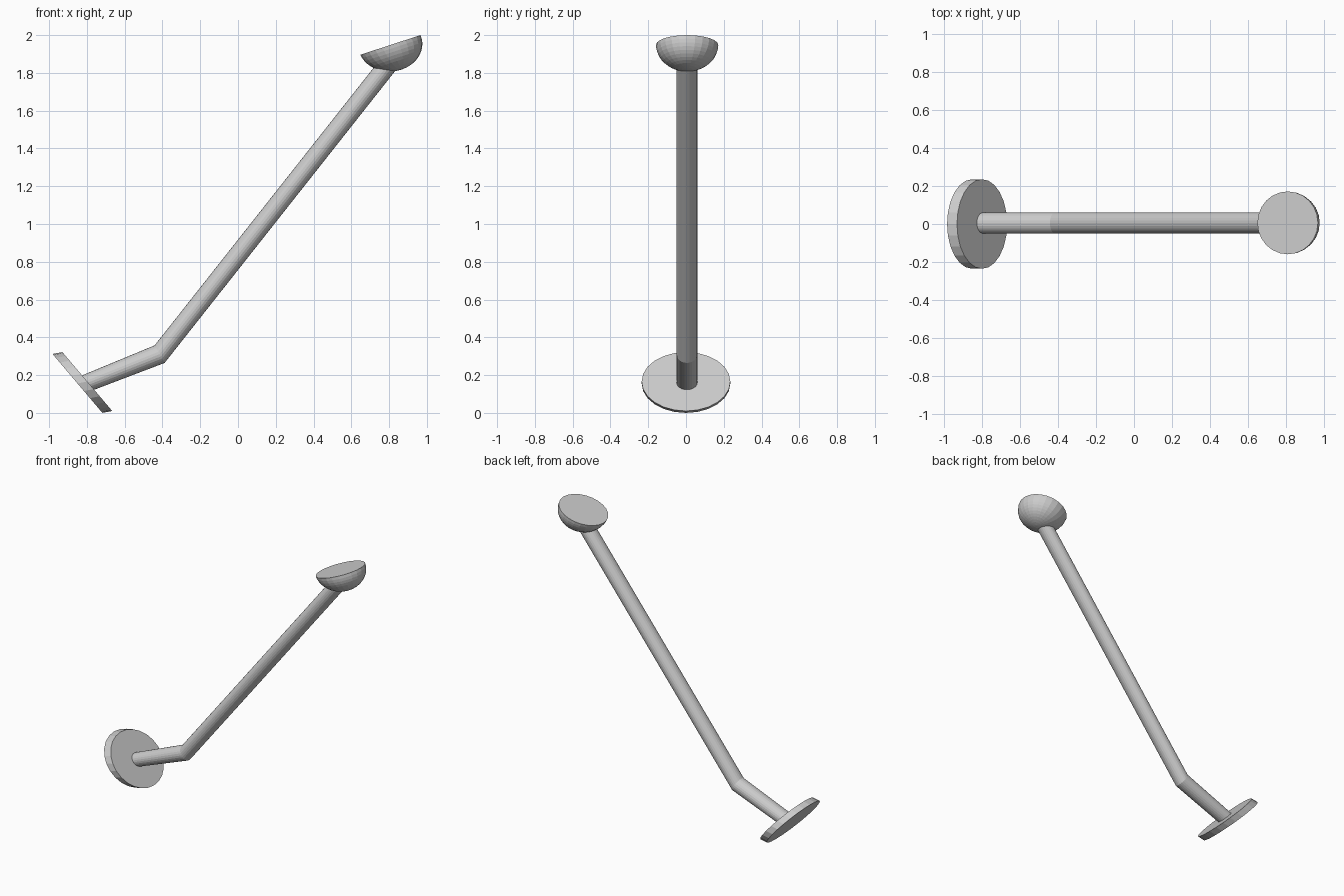
import bpy, bmesh
from math import sin, cos, pi
from mathutils import Vector

if "Cube" in bpy.data.objects:
    bpy.data.objects.remove(bpy.data.objects["Cube"])

SIDES = 24


def loft(name, rings):
    """Solid through elliptical rings: (centre, half axis in xz, radius in y)."""
    bm = bmesh.new()
    loops = []
    for centre, (ux, uz), ry in rings:
        loops.append([bm.verts.new(Vector(centre) + Vector((
            ux * cos(a), ry * sin(a), uz * cos(a))))
            for a in (2 * pi * i / SIDES for i in range(SIDES))])
    for a, b in zip(loops, loops[1:]):
        for i in range(SIDES):
            j = (i + 1) % SIDES
            bm.faces.new((a[i], a[j], b[j], b[i]))
    bm.faces.new(loops[0])
    bm.faces.new(loops[-1])
    bmesh.ops.recalc_face_normals(bm, faces=bm.faces)
    mesh = bpy.data.meshes.new(name)
    bm.to_mesh(mesh)
    bm.free()
    obj = bpy.data.objects.new(name, mesh)
    bpy.context.collection.objects.link(obj)
    return obj


# Slanted base disc
loft("base_disc", [
    ((-0.85, 0, 0.156), (0.132, -0.156), 0.235),
    ((-0.798, 0, 0.166), (0.132, -0.156), 0.235),
])

# Bent rod with a mitred elbow
loft("bent_rod", [
    ((-0.815, 0.005, 0.152), (0.031, -0.038), 0.055),
    ((-0.415, 0.005, 0.311), (0.0265, -0.0465), 0.055),
    ((0.806, 0.005, 1.858), (0.060, -0.005), 0.055),
])

# Half-round cup: rings shrink along the tilted depth axis
U, V, R = (0.159, 0.052), (0.057, -0.131), 0.165
cup_rings = []
for k in range(12):
    t = k / 11 * (pi / 2 - 0.03)
    c, s = cos(t), sin(t)
    cup_rings.append(((0.807 + V[0] * s, 0.006, 1.948 + V[1] * s),
                      (U[0] * c, U[1] * c), R * c))
loft("cup", cup_rings)
